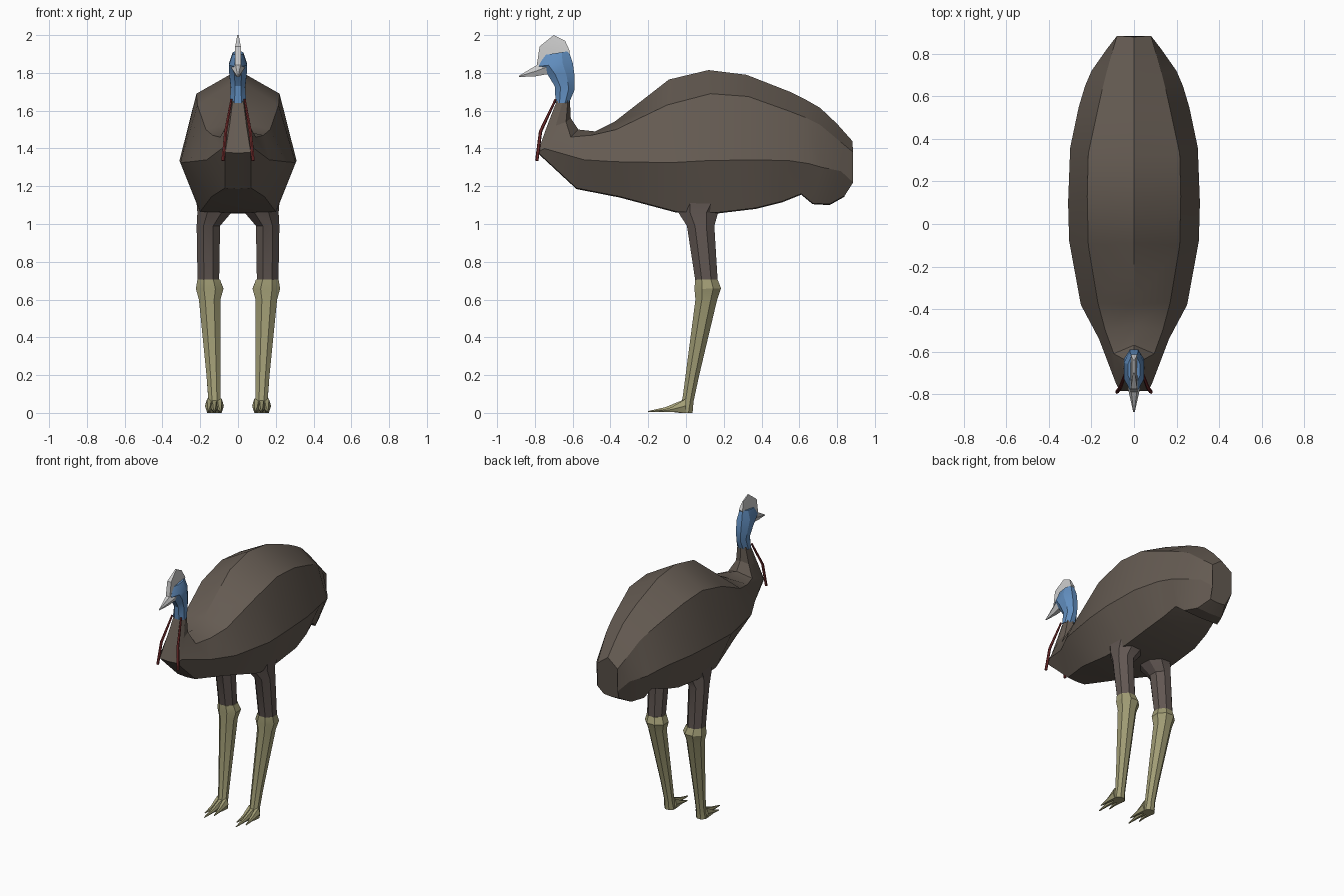
import bpy, bmesh, math
from mathutils import Vector

if "Cube" in bpy.data.objects:
    bpy.data.objects.remove(bpy.data.objects["Cube"])


def mat(name, rgb):
    m = bpy.data.materials.new(name)
    m.diffuse_color = (*rgb, 1)
    m.use_nodes = True
    m.node_tree.nodes["Principled BSDF"].inputs["Base Color"].default_value = m.diffuse_color
    return m


BROWN = mat("plumage", (0.13, 0.105, 0.085))
THIGH = mat("thigh_plumage", (0.12, 0.095, 0.085))
BLUE = mat("blue_skin", (0.12, 0.27, 0.52))
RED = mat("red_skin", (0.2, 0.03, 0.03))
OLIVE = mat("leg_skin", (0.36, 0.34, 0.18))


def loft(name, rings, material=None, angle=25):
    """Skin a list of equal-length rings and cap both ends."""
    bm = bmesh.new()
    vs = [[bm.verts.new(p) for p in r] for r in rings]
    n = len(vs[0])
    for a, b in zip(vs, vs[1:]):
        for i in range(n):
            j = (i + 1) % n
            bm.faces.new((a[i], a[j], b[j], b[i]))
    bm.faces.new(vs[0])
    bm.faces.new(vs[-1])
    bmesh.ops.recalc_face_normals(bm, faces=bm.faces)
    me = bpy.data.meshes.new(name)
    bm.to_mesh(me)
    bm.free()
    ob = bpy.data.objects.new(name, me)
    bpy.context.collection.objects.link(ob)
    if material:
        me.materials.append(material)
    bpy.ops.object.select_all(action='DESELECT')
    ob.select_set(True)
    bpy.context.view_layer.objects.active = ob
    bpy.ops.object.shade_smooth_by_angle(angle=math.radians(angle))
    return ob


def oval(front, back, half, cx=0.0, n=8):
    """Oval ring spanning two (y, z) points with a half width in x."""
    f, b = Vector((cx, *front)), Vector((cx, *back))
    c, d = (f + b) / 2, (f - b) / 2
    k = math.cos(math.pi / n)
    pts = []
    for i in range(n):
        t = math.tau * (i + 0.5) / n
        pts.append(c + d * math.cos(t) / k + Vector((half * math.sin(t) / k, 0, 0)))
    return pts


def body_ring(ty, tz, sx, sy, sz, mx, my, mz, lx, ly, lz):
    """Ridge, shoulder, flank and belly points mirrored in x."""
    side = [(sx, sy, sz), (mx, my, mz), (lx, ly, lz)]
    return ([(0, ty, tz)] + side + [(0, ly, lz - 0.005)]
            + [(-x, y, z) for x, y, z in reversed(side)])


# Lower neck and trunk
neck = [
    (-.615, 1.66, .032, -.625, 1.66, .042, -.65, 1.655, .028, -.685, 1.65),
    (-.61, 1.56, .05, -.635, 1.54, .055, -.69, 1.52, .045, -.735, 1.52),
    (-.57, 1.50, .095, -.61, 1.46, .085, -.75, 1.40, .067, -.785, 1.38),
]
trunk = [
    (-.48, 1.49, .135, -.50, 1.47, .165, -.54, 1.34, .07, -.58, 1.19),
    (-.38, 1.54, .17, -.37, 1.50, .25, -.38, 1.33, .14, -.35, 1.145),
    (-.09, 1.765, .215, -.10, 1.63, .305, -.08, 1.325, .20, -.05, 1.065),
    (.12, 1.815, .22, .13, 1.69, .31, .10, 1.335, .20, .16, 1.06),
    (.32, 1.79, .215, .33, 1.675, .30, .36, 1.34, .20, .37, 1.085),
    (.55, 1.70, .17, .54, 1.60, .26, .55, 1.335, .18, .51, 1.12),
    (.64, 1.655, .15, .63, 1.565, .23, .65, 1.32, .16, .61, 1.16),
    (.71, 1.615, .13, .71, 1.525, .20, .72, 1.30, .14, .67, 1.11),
    (.80, 1.53, .105, .80, 1.45, .13, .82, 1.28, .10, .76, 1.105),
    (.88, 1.44, .08, .885, 1.38, .08, .885, 1.22, .06, .84, 1.15),
]
loft("body", [body_ring(*r) for r in neck + trunk], BROWN)

# Bare upper neck and head
loft("head", [
    oval((-.69, 1.64), (-.62, 1.64), .044),
    oval((-.695, 1.73), (-.59, 1.71), .038),
    oval((-.735, 1.795), (-.59, 1.785), .046),
    oval((-.78, 1.835), (-.60, 1.855), .048),
    oval((-.75, 1.895), (-.62, 1.915), .028),
], BLUE)

# Crest: thin blade on top of the head
loft("crest", [
    oval((-.79, 1.84), (-.63, 1.88), .016, n=4),
    oval((-.775, 1.94), (-.615, 1.915), .015, n=4),
    oval((-.70, 2.0), (-.64, 1.97), .004, n=4),
]).data.update()


# Beak, as a tapering wedge
loft("beak", [
    oval((-.725, 1.795), (-.74, 1.87), .033, n=6),
    oval((-.795, 1.782), (-.80, 1.835), .02, n=6),
    oval((-.885, 1.778), (-.884, 1.785), .003, n=6),
])


def tube(name, pts, radii, material, n=6):
    """Round tapering tube through points."""
    pts = [Vector(p) for p in pts]
    rings = []
    for i, p in enumerate(pts):
        d = pts[min(i + 1, len(pts) - 1)] - pts[max(i - 1, 0)]
        q = d.to_track_quat('Z', 'Y')
        rings.append([p + q @ Vector((radii[i] * math.cos(math.tau * k / n),
                                      radii[i] * math.sin(math.tau * k / n), 0))
                      for k in range(n)])
    return loft(name, rings, material)


for side, s in (("right", 1), ("left", -1)):
    # Hanging throat wattles
    tube("wattle_" + side, [(s * .035, -.69, 1.66), (s * .065, -.77, 1.49),
                            (s * .08, -.79, 1.335)], [.006, .009, .009], RED)
    # Feathered thigh
    loft("thigh_" + side, [
        oval((-.06, 1.12), (.22, 1.12), .10, s * .12),
        oval((-.04, 1.06), (.17, 1.06), .09, s * .125),
        oval((.005, .99), (.15, .99), .062, s * .157),
        oval((.05, .695), (.168, .695), .057, s * .157),
    ], THIGH)
    # Scaly shank
    loft("shank_" + side, [
        oval((.048, .705), (.168, .705), .06, s * .155),
        oval((.045, .655), (.185, .66), .073, s * .15),
        oval((.05, .60), (.165, .60), .057, s * .15),
        oval((-.002, .20), (.07, .20), .037, s * .13),
        oval((-.018, .08), (.04, .06), .032, s * .125),
        oval((-.04, .0), (.035, .0), .037, s * .125),
    ], OLIVE)
    # Three forward toes
    for k, (dx, tip) in enumerate(((-.03, -.14), (0, -.2), (.03, -.14))):
        x = s * .125 + dx
        loft(f"toe_{side}_{k + 1}", [
            oval((.0, .0), (.0, .075), .02, x * .9 + s * .0125, 6),
            oval((tip * .55, .006), (tip * .55, .03), .012, x, 6),
            oval((tip, .004), (tip, .01), .003, x + dx * .2, 6),
        ], OLIVE)
